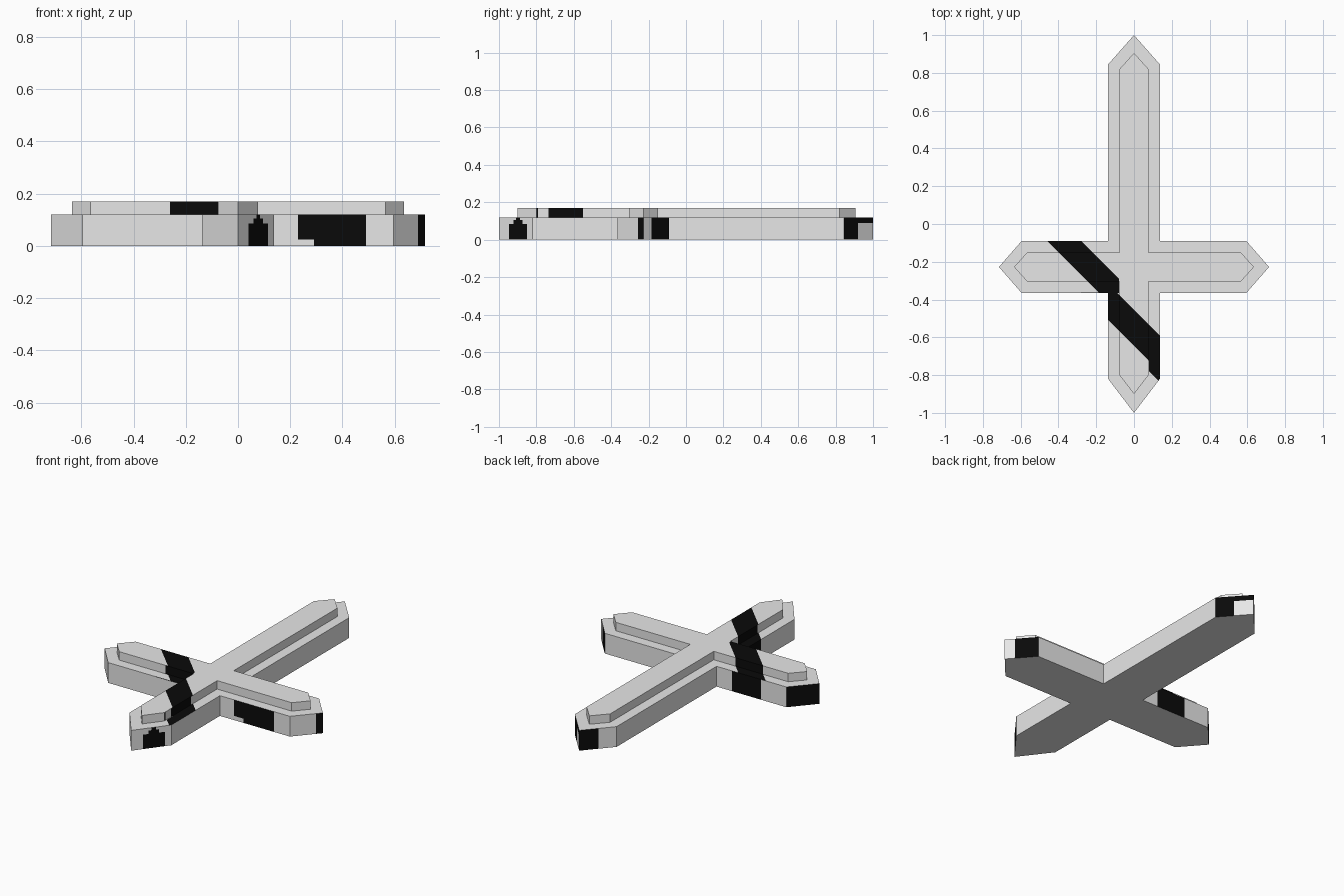
import bpy, bmesh
from mathutils import Vector

if "Cube" in bpy.data.objects:
    bpy.data.objects.remove(bpy.data.objects["Cube"])


def material(name, rgb):
    m = bpy.data.materials.new(name)
    m.diffuse_color = (*rgb, 1)
    m.use_nodes = True
    m.node_tree.nodes["Principled BSDF"].inputs["Base Color"].default_value = m.diffuse_color
    return m


def outline(w, top, top_sh, bot, bot_sh, side, side_sh, y0, y1):
    """Right half of a pointed cross from bottom tip to top tip, then mirrored."""
    half = [(w, bot_sh), (w, y0), (side_sh, y0), (side, (y0 + y1) / 2),
            (side_sh, y1), (w, y1), (w, top_sh)]
    return [(0, bot)] + half + [(0, top)] + [(-x, y) for x, y in reversed(half)]


BASE = outline(0.137, 1.0, 0.845, -1.0, -0.82, 0.715, 0.595, -0.365, -0.09)
UPPER = outline(0.077, 0.905, 0.82, -0.9, -0.8, 0.635, 0.565, -0.305, -0.15)
H1, H2 = 0.12, 0.17

# Two-tier cross body: stacked rings bridged by quads
bm = bmesh.new()
rings = [[bm.verts.new((x, y, z)) for x, y in pts]
         for pts, z in ((BASE, 0), (BASE, H1), (UPPER, H1), (UPPER, H2))]
n = len(BASE)
for a, b in zip(rings, rings[1:]):
    for i in range(n):
        j = (i + 1) % n
        bm.faces.new((a[i], a[j], b[j], b[i]))
caps = [bm.faces.new(rings[0][::-1]), bm.faces.new(rings[-1])]
bm.normal_update()
bmesh.ops.triangulate(bm, faces=caps)

AXES = {'x': Vector((1, 0, 0)), 'y': Vector((0, 1, 0)),
        'z': Vector((0, 0, 1)), 'd': Vector((1, 1, 0))}   # d = diagonal x + y


def paint(direction, **bounds):
    """Cut the faces looking one way along the bounds and blacken the inside."""
    direction = Vector(direction).normalized()

    def facing():
        bm.normal_update()
        return [f for f in bm.faces if f.normal.dot(direction) > 0.95]

    for key, limits in bounds.items():
        axis = AXES[key]
        for v in limits:
            faces = facing()
            geom = set(faces)
            for f in faces:
                geom.update(f.edges)
                geom.update(f.verts)
            bmesh.ops.bisect_plane(bm, geom=list(geom), dist=1e-4,
                                   plane_co=axis * (v / axis.length_squared),
                                   plane_no=axis.normalized())
    for f in facing():
        c = f.calc_center_median()
        if all(lo <= AXES[k].dot(c) <= hi for k, (lo, hi) in bounds.items()):
            f.material_index = 1


UP, N, S, E, W = (0, 0, 1), (0, 1, 0), (0, -1, 0), (1, 0, 0), (-1, 0, 0)
NE, NW, SE = (0.75, 0.66, 0), (-0.75, 0.66, 0), (0.78, -0.63, 0)
LOW, HIGH = (-1, H1), (H1, 1)

# Diagonal bands over the top
paint(UP, d=(-0.55, -0.37), x=(-1, -0.08), y=(-0.365, 0))
paint(UP, d=(-0.645, -0.455), y=(-1, -0.362))
paint(UP, d=(-0.70, -0.645), x=(0.08, 1), y=(-1, -0.362))
# Bands on the straight walls
paint(N, x=(-0.43, -0.24), y=(-0.12, 0), z=LOW)
paint(N, x=(-0.40, -0.22), y=(-0.2, 0), z=HIGH)
paint(S, x=(-0.26, -0.07), z=HIGH)
paint(S, x=(0.29, 0.49), z=LOW)
paint(S, x=(0.23, 0.29), z=(0.025, H1))
paint(E, y=(-0.735, -0.55), z=HIGH)
paint(E, y=(-0.80, -0.79), z=HIGH)
paint(W, y=(-0.505, -0.36), z=LOW)
paint(W, y=(-0.56, -0.375), z=HIGH)
# Patches on the pointed ends
paint(SE, x=(0.04, 0.115), y=(-1, -0.8), z=(-1, 0.085))
paint(SE, x=(0.06, 0.095), y=(-1, -0.8), z=(0.085, 0.105))
paint(SE, x=(0.07, 0.085), y=(-1, -0.8), z=(0.105, H1))
paint(SE, x=(0.69, 1), z=LOW)
paint(NE, x=(0.5, 1), y=(-0.185, 0), z=LOW)
paint(NE, y=(0.84, 0.92), z=LOW)
paint(NE, y=(0.92, 1.01), z=(0.09, H1))
paint(NW, y=(0.92, 1.01), z=LOW)
paint(NW, x=(-1, -0.59), y=(-0.3, 0), z=LOW)

# Tidy the leftover cuts
bmesh.ops.dissolve_limit(bm, angle_limit=0.01, verts=bm.verts[:],
                         edges=bm.edges[:], delimit={'MATERIAL'})
mesh = bpy.data.meshes.new("tiered_cross")
bm.to_mesh(mesh)
bm.free()
mesh.materials.append(material("light grey", (0.8, 0.8, 0.8)))
mesh.materials.append(material("black", (0.003, 0.003, 0.003)))
bpy.context.collection.objects.link(bpy.data.objects.new("tiered_cross", mesh))
